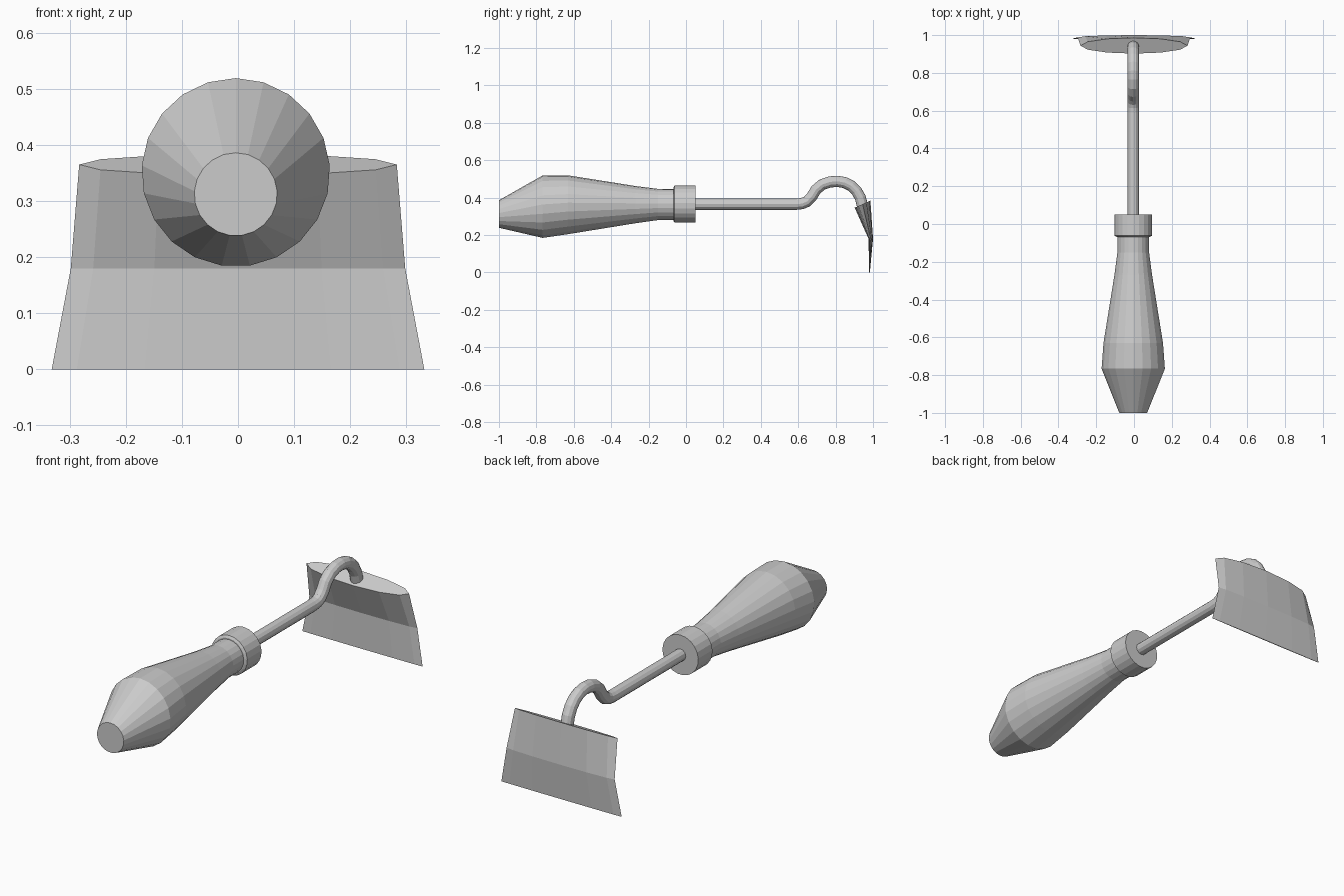
import bpy, bmesh
from math import sin, cos, pi

if "Cube" in bpy.data.objects:
    bpy.data.objects.remove(bpy.data.objects["Cube"])

CX = -0.004  # axis of handle and rod


def loft(name, loops):
    """Skin a list of closed vertex loops and cap both ends."""
    bm = bmesh.new()
    rings = [[bm.verts.new(p) for p in loop] for loop in loops]
    n = len(rings[0])
    for a, b in zip(rings, rings[1:]):
        for i in range(n):
            j = (i + 1) % n
            bm.faces.new((a[i], a[j], b[j], b[i]))
    bm.faces.new(rings[0])
    bm.faces.new(rings[-1])
    bmesh.ops.recalc_face_normals(bm, faces=bm.faces)
    mesh = bpy.data.meshes.new(name)
    bm.to_mesh(mesh)
    bm.free()
    obj = bpy.data.objects.new(name, mesh)
    bpy.context.collection.objects.link(obj)
    return obj


def ring(y, r, z, n=21):
    return [(CX + r * sin(2 * pi * i / n), y, z + r * cos(2 * pi * i / n))
            for i in range(n)]


def blade_loop(half_w, y, half_t, z, tilt=0.0, n=12):
    pts = []
    for i in range(n):
        a = 2 * pi * i / n
        dy = half_t * sin(a)
        pts.append((half_w * cos(a), y + dy, z + tilt * dy))
    return pts


# Pear-shaped wooden grip with a slightly drooping butt
loft("handle", [ring(*s) for s in (
    (-1.0, 0.074, 0.312), (-0.766, 0.168, 0.351), (-0.63, 0.158, 0.361),
    (-0.27, 0.100, 0.362), (-0.15, 0.084, 0.363), (-0.05, 0.083, 0.363))])

# Ferrule at the front of the grip
loft("collar", [ring(*s) for s in (
    (-0.068, 0.088, 0.365), (-0.062, 0.099, 0.365), (0.05, 0.099, 0.365))])

# Swan-neck rod
path = [(0.0, 0.365), (0.59, 0.365), (0.62, 0.368), (0.647, 0.379),
        (0.672, 0.405), (0.695, 0.442), (0.728, 0.470), (0.77, 0.484),
        (0.81, 0.487), (0.85, 0.480), (0.885, 0.462), (0.912, 0.435),
        (0.932, 0.400), (0.945, 0.350)]
curve = bpy.data.curves.new("neck_rod", "CURVE")
curve.dimensions = "3D"
curve.bevel_depth = 0.03
curve.bevel_resolution = 4
curve.use_fill_caps = True
spline = curve.splines.new("POLY")
spline.points.add(len(path) - 1)
for p, (y, z) in zip(spline.points, path):
    p.co = (CX, y, z, 1)
spline.use_smooth = False
bpy.context.collection.objects.link(bpy.data.objects.new("neck_rod", curve))

# Hoe blade: thick lens at the top, tapering to a thin flared edge
loft("blade", [
    blade_loop(0.283, 0.944, 0.042, 0.365, 0.45),
    blade_loop(0.298, 0.988, 0.012, 0.18),
    blade_loop(0.332, 0.981, 0.002, 0.0)])
